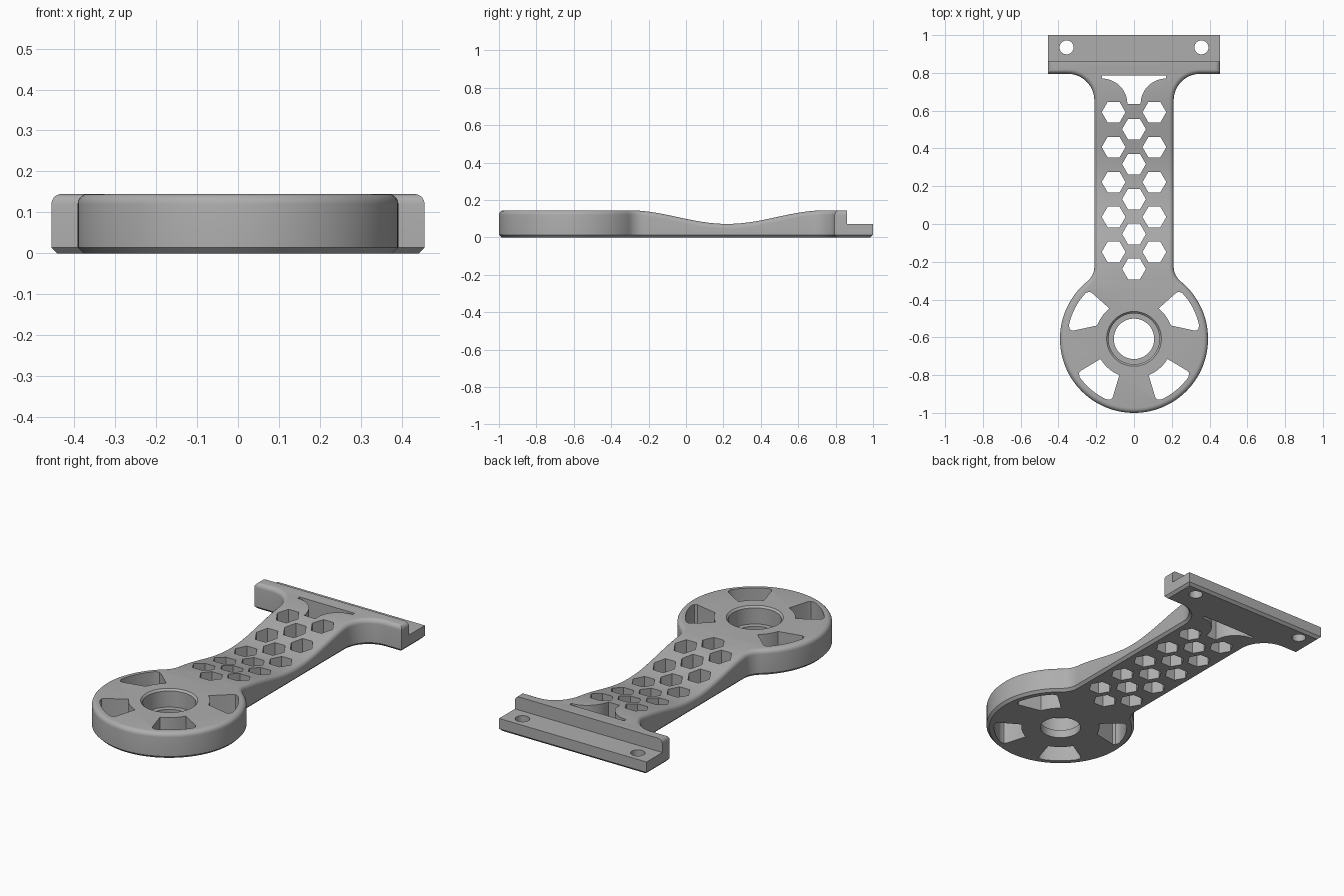
import bpy, bmesh
from math import sin, cos, pi, radians
from mathutils import Vector

cube = bpy.data.objects.get("Cube")
if cube:
    bpy.data.objects.remove(cube)

HUB_Y, HUB_R, ARM_X, TOP = -0.608, 0.392, 0.21, 0.145

grey = bpy.data.materials.new("grey_plastic")
grey.use_nodes = True
grey.diffuse_color = (0.42, 0.42, 0.42, 1)
grey.node_tree.nodes["Principled BSDF"].inputs["Base Color"].default_value = (0.42, 0.42, 0.42, 1)


def arc(cx, cy, r, a0, a1, n):
    """Points on an arc, angles in degrees."""
    angles = [radians(a0 + (a1 - a0) * i / n) for i in range(n + 1)]
    return [(cx + r * cos(a), cy + r * sin(a)) for a in angles]


def height(y):
    """Top surface: flat hub and flange with a smooth dip along the arm."""
    t = max(-1, min(1, (y - 0.22) / 0.53))
    return TOP - 0.0365 * (1 + cos(pi * t))


def inset(loop, d):
    """Move a counter-clockwise outline inward by d with mitred corners."""
    result = []
    for i, p in enumerate(loop):
        p = Vector(p)
        e1 = (p - Vector(loop[i - 1])).normalized()
        e2 = (Vector(loop[(i + 1) % len(loop)]) - p).normalized()
        n1, n2 = Vector((-e1.y, e1.x)), Vector((-e2.y, e2.x))
        result.append(p + (n1 + n2) * d / (1 + n1.dot(n2)))
    return result


def make_object(name, bm):
    bmesh.ops.recalc_face_normals(bm, faces=bm.faces)
    mesh = bpy.data.meshes.new(name)
    bm.to_mesh(mesh)
    bm.free()
    mesh.materials.append(grey)
    obj = bpy.data.objects.new(name, mesh)
    bpy.context.collection.objects.link(obj)
    return obj


def skin(bm, rings):
    for low, high in zip(rings, rings[1:]):
        n = len(low)
        for i in range(n):
            j = (i + 1) % n
            bm.faces.new((low[i], low[j], high[j], high[i]))


# Bracket outline: round hub, filleted arm, T-shaped flange
r = 0.1
cx = ARM_X + r
dy = ((HUB_R + r) ** 2 - cx ** 2) ** 0.5
tangent = Vector((cx, dy)).angle(Vector((1, 0))) * 180 / pi
half = arc(0, HUB_Y, HUB_R, -90, tangent, 44)
hub_end = len(half) - 1
half += arc(cx, HUB_Y + dy, r, 180 + tangent, 180, 8)[1:]
start = half[-1][1]
half += [(ARM_X, start + (0.655 - start) * i / 30) for i in range(1, 31)]
half += arc(ARM_X + 0.14, 0.655, 0.14, 180, 90, 14)[1:]
half += [(0.456, 0.795), (0.456, 1)]
flange_start = next(i for i, p in enumerate(half) if p[1] > 0.75)
loop = half + [(-x, y) for x, y in reversed(half[1:])]

# Bracket body: chamfered base, straight wall, rounded upper edge
bm = bmesh.new()
FILLET = 0.025
rings = [[bm.verts.new((*p, z)) for p in inset(loop, d)] for d, z in ((0.014, 0), (0, 0.014))]
for k in range(6):
    a = k / 5 * pi / 2
    pts = inset(loop, FILLET * (1 - cos(a)))
    rings.append([bm.verts.new((p.x, p.y, height(p.y) - FILLET * (1 - sin(a)))) for p in pts])
skin(bm, rings)
bm.faces.new(rings[0][::-1])
top, n = rings[-1], len(loop)
bm.faces.new(top[:hub_end + 1] + top[n - hub_end:])
for i in range(hub_end, flange_start):
    bm.faces.new((top[i], top[i + 1], top[n - i - 1], top[n - i]))
bm.faces.new(top[flange_start:n - flange_start + 1])
bracket = make_object("bracket", bm)


# Cutters
def cut(sections):
    """Subtract a closed solid lofted through (outline, z) sections."""
    bm = bmesh.new()
    rings = [[bm.verts.new((x, y, z)) for x, y in pts] for pts, z in sections]
    skin(bm, rings)
    bm.faces.new(rings[0][::-1])
    bm.faces.new(rings[-1])
    cutter = make_object("cutter", bm)
    cutter.hide_render = True
    mod = bracket.modifiers.new("cut", "BOOLEAN")
    mod.operation, mod.solver, mod.object = "DIFFERENCE", "EXACT", cutter
    bpy.context.view_layer.objects.active = bracket
    bpy.ops.object.modifier_apply(modifier=mod.name)
    bpy.data.objects.remove(cutter)


def through(pts):
    cut([(pts, -0.1), (pts, 0.3)])


def circle(x, y, r, n=48):
    return arc(x, y, r, 0, 360 - 360 / n, n - 1)


# Stepped hub bore with chamfered mouth
through(circle(0, HUB_Y, 0.107))
cut([(circle(0, HUB_Y, rad), z) for rad, z in
     ((0.135, 0.045), (0.135, TOP - 0.01), (0.145, TOP), (0.145, 0.3))])

# Hub windows with rounded outer corners
for side in (1, -1):
    for in0, in1, out0, out1 in ((20, 51, 7.5, 47.5), (-68, -31, -70, -31)):
        pts = arc(0, HUB_Y, 0.207, in1, in0, 8)
        pts += arc(0, HUB_Y, 0.328, out0, out0, 1)[:1]
        pts += arc(0, HUB_Y, 0.343, out0 + 0.8, out0 + 0.8, 1)[:1]
        pts += arc(0, HUB_Y, 0.352, out0 + 4, out1 - 4, 8)
        pts += arc(0, HUB_Y, 0.343, out1 - 0.8, out1 - 0.8, 1)[:1]
        pts += arc(0, HUB_Y, 0.328, out1, out1, 1)[:1]
        through([(side * x, y) for x, y in pts])

# Honeycomb holes along the arm
for row in range(5):
    for x, y in ((-0.108, 0.592), (0.108, 0.592), (0, 0.502)):
        through(circle(x, y - 0.185 * row, 0.063, 6))

# Flared window below the flange
flare = arc(0.17, 0.635, 0.135, 180, 90, 12)
through(flare + [(0.17, 0.787), (-0.17, 0.787)] + [(-x, y) for x, y in reversed(flare)])

# Flange step and screw holes
step = [(-0.6, 0.86), (0.6, 0.86), (0.6, 1.1), (-0.6, 1.1)]
cut([(step, 0.072), (step, 0.3)])
for side in (1, -1):
    through(circle(side * 0.357, 0.935, 0.037, 32))

# Smooth shading with sharp edges kept
bpy.ops.object.select_all(action="DESELECT")
bracket.select_set(True)
bpy.context.view_layer.objects.active = bracket
bpy.ops.object.shade_smooth_by_angle(angle=radians(30))
